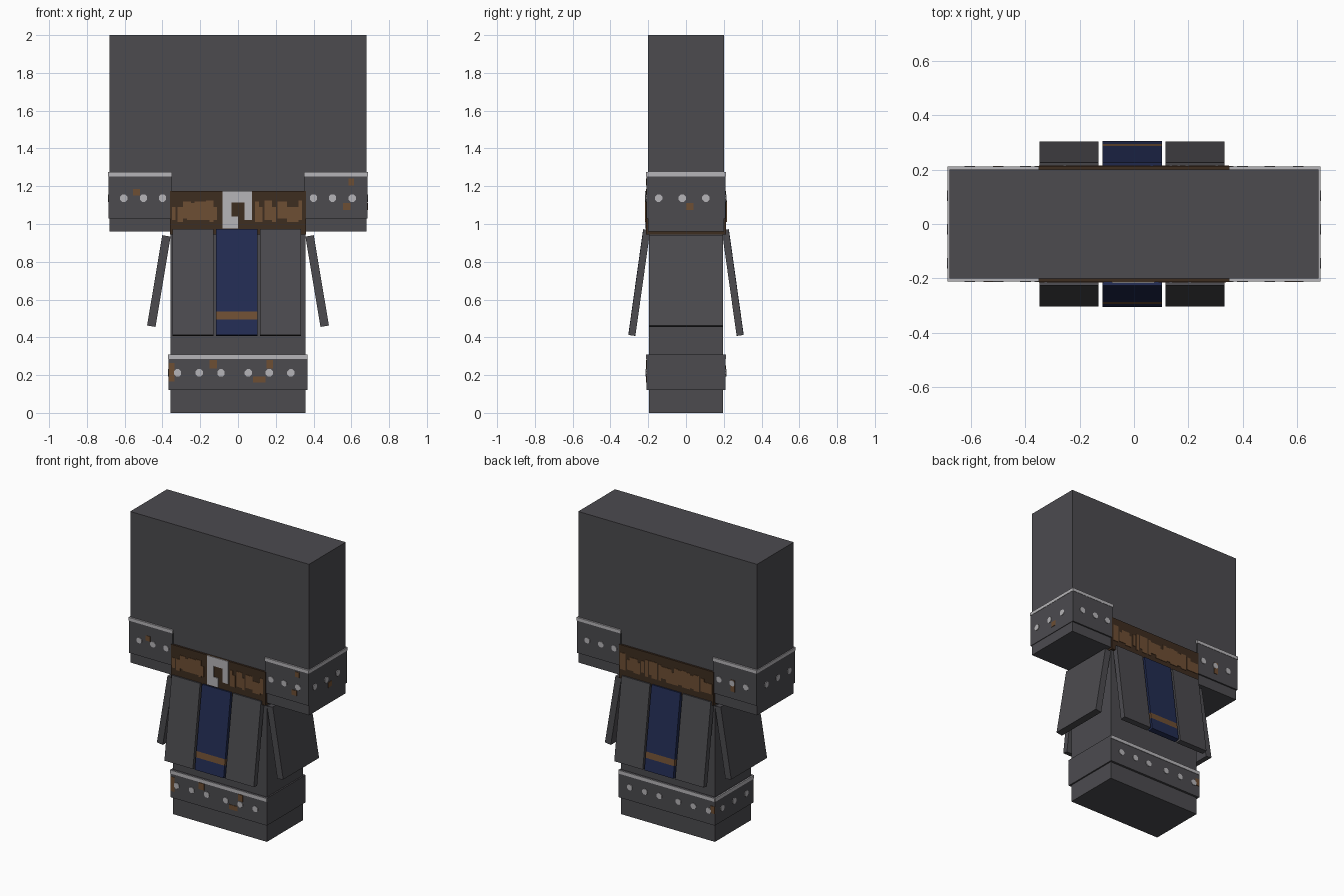
import bpy, bmesh, random
from math import radians
from mathutils import Matrix, Vector

old = bpy.data.objects.get("Cube")
if old:
    bpy.data.objects.remove(old)


def material(name, rgb):
    m = bpy.data.materials.new(name)
    m.use_nodes = True
    m.diffuse_color = (*rgb, 1)
    bsdf = m.node_tree.nodes["Principled BSDF"]
    bsdf.inputs["Base Color"].default_value = (*rgb, 1)
    bsdf.inputs["Roughness"].default_value = 0.9
    return m


GREY = material("dark grey cloth", (0.072, 0.070, 0.078))
SILVER = material("pale metal", (0.47, 0.46, 0.48))
LEATHER = material("dark brown leather", (0.048, 0.026, 0.014))
RUST = material("tan brown", (0.155, 0.077, 0.033))
BLUE = material("navy blue", (0.016, 0.025, 0.085))


def finish(bm, name, *mats):
    me = bpy.data.meshes.new(name)
    bm.to_mesh(me)
    bm.free()
    for m in mats:
        me.materials.append(m)
    ob = bpy.data.objects.new(name, me)
    bpy.context.collection.objects.link(ob)
    return ob


def add_box(bm, lo, hi):
    lo, hi = Vector(lo), Vector(hi)
    mat = Matrix.Translation((lo + hi) / 2) @ Matrix.Diagonal((*(hi - lo), 1))
    bmesh.ops.create_cube(bm, size=1, matrix=mat)


def box(name, lo, hi, mat):
    bm = bmesh.new()
    add_box(bm, lo, hi)
    return finish(bm, name, mat)


def side_matrix(side, dist):
    # local x runs along the face, local y is up, local z points outward
    out = {"front": (0, -1, 0), "back": (0, 1, 0),
           "left": (1, 0, 0), "right": (-1, 0, 0)}[side]
    n, up = Vector(out), Vector((0, 0, 1))
    along = Vector((abs(n.y), abs(n.x), 0))
    m = Matrix((along, up, n)).transposed().to_4x4()
    return Matrix.Translation(n * dist) @ m


def patches(name, side, dist, rects, mat, thick=0.006):
    # thin rectangular plates: (u0, u1, z0, z1)
    bm = bmesh.new()
    for u0, u1, z0, z1 in rects:
        add_box(bm, (u0, z0, -thick / 2), (u1, z1, thick / 2))
    bm.transform(side_matrix(side, dist))
    bmesh.ops.recalc_face_normals(bm, faces=bm.faces)
    return finish(bm, name, mat)


def studs(name, side, dist, places, z):
    bm = bmesh.new()
    for u in places:
        mat = Matrix.Translation((u, z, 0)) @ Matrix.Rotation(radians(22.5), 4, "Z")
        bmesh.ops.create_cone(bm, cap_ends=True, segments=8, radius1=0.021,
                              radius2=0.021, depth=0.008, matrix=mat)
    bm.transform(side_matrix(side, dist))
    bmesh.ops.recalc_face_normals(bm, faces=bm.faces)
    return finish(bm, name, SILVER)


def panel(name, size, centre, axis, angle, mat, stripe=None):
    # tilted hanging plate, optionally with a stripe cut across it
    bm = bmesh.new()
    bmesh.ops.create_cube(bm, size=1, matrix=Matrix.Diagonal((*size, 1)))
    if stripe:
        for z in stripe:
            bmesh.ops.bisect_plane(bm, geom=bm.verts[:] + bm.edges[:] + bm.faces[:],
                                   plane_co=(0, 0, z), plane_no=(0, 0, 1))
        for f in bm.faces:
            if stripe[0] < f.calc_center_median().z < stripe[1] and abs(f.normal.z) < 0.5:
                f.material_index = 1
    bm.transform(Matrix.Translation(centre) @ Matrix.Rotation(radians(angle), 4, axis))
    return finish(bm, name, mat, RUST)


# Main body: broad upper block and narrow lower block
box("upper_body", (-0.681, -0.2, 0.96), (0.681, 0.2, 2), GREY)
box("lower_body", (-0.357, -0.195, 0), (0.357, 0.195, 1.1), GREY)

# Arm cuffs with metal trim and studs
for label, s in (("left", 1), ("right", -1)):
    x0, x1 = sorted((s * 0.352, s * 0.685))
    box(label + "_arm_cuff", (x0, -0.21, 1.03), (x1, 0.21, 1.272), GREY)
    box(label + "_arm_trim", (x0 - 0.002, -0.212, 1.252), (x1 + 0.002, 0.212, 1.274), SILVER)
    for side in ("front", "back"):
        studs(f"{label}_arm_{side}_studs", side, 0.21, [s * u for u in (0.4, 0.5, 0.605)], 1.137)
    studs(label + "_arm_side_studs", label, 0.685, (-0.145, -0.02, 0.105), 1.137)

# Rust marks on the arm cuffs
patches("right_arm_rust", "front", 0.21, [(-0.555, -0.52, 1.15, 1.185)], RUST)
patches("left_arm_rust", "front", 0.21,
        [(0.585, 0.615, 1.205, 1.24), (0.555, 0.595, 1.075, 1.11)], RUST)
patches("left_arm_side_rust", "left", 0.685, [(0.0, 0.04, 1.075, 1.11)], RUST)
patches("right_arm_back_rust", "back", 0.21, [(-0.52, -0.49, 1.08, 1.16)], RUST)

# Leg cuff, its left side is plain
box("leg_cuff", (-0.367, -0.21, 0.12), (0.367, 0.21, 0.308), GREY)
for side in ("front", "back"):
    patches(f"leg_trim_{side}", side, 0.21, [(-0.367, 0.367, 0.284, 0.308)], SILVER)
    studs(f"leg_studs_{side}", side, 0.21, (-0.32, -0.205, -0.09, 0.055, 0.165, 0.28), 0.212)
patches("leg_trim_right", "right", 0.367, [(-0.21, 0.21, 0.284, 0.308)], SILVER)
studs("leg_studs_right", "right", 0.367, (-0.13, 0.0, 0.13), 0.212)
patches("leg_rust", "front", 0.21,
        [(-0.367, -0.335, 0.165, 0.265), (-0.15, -0.11, 0.235, 0.28),
         (0.15, 0.185, 0.235, 0.28), (0.08, 0.145, 0.16, 0.192)], RUST)
patches("leg_rust_back", "back", 0.21, [(-0.367, -0.335, 0.2, 0.25)], RUST)

# Belt with worn tan patches
box("belt", (-0.36, -0.213, 0.945), (0.36, 0.213, 1.176), LEATHER)
random.seed(4)
for side in ("front", "back"):
    rects, u = [], -0.35
    while u < 0.34:
        w = random.choice((0.02, 0.03, 0.04))
        if side == "back" or abs(u + w / 2) > 0.1:
            low = random.choice((1.01, 1.01, 1.02, 1.03))
            high = random.choice((1.09, 1.11, 1.12, 1.125))
            rects.append((u, min(u + w, 0.35), low, high))
        u += w + random.choice((0, 0, 0, 0.01))
    patches("belt_wear_" + side, side, 0.213, rects, RUST)

# Buckle: open frame with a prong
patches("buckle", "front", 0.214,
        [(-0.082, -0.035, 0.977, 1.176), (-0.035, 0.075, 1.115, 1.176),
         (0.035, 0.075, 1.02, 1.115), (-0.035, 0.0, 0.977, 1.04)], SILVER, 0.008)

# Hanging panels, front and back
for side, s in (("front", -1), ("back", 1)):
    for part, x in (("right", -0.239), ("left", 0.225)):
        panel(f"{side}_{part}_panel", (0.217, 0.037, 0.565), (x, s * 0.247, 0.69), "X", s * 8, GREY)
    panel(side + "_cloth", (0.22, 0.037, 0.565), (-0.006, s * 0.248, 0.69), "X", s * 8,
          BLUE, (-0.2, -0.158))

# Hanging panels at the sides
for label, s in (("left", 1), ("right", -1)):
    panel(label + "_side_panel", (0.045, 0.39, 0.485), (s * 0.419, 0, 0.698), "Y", -s * 9.5, GREY)
